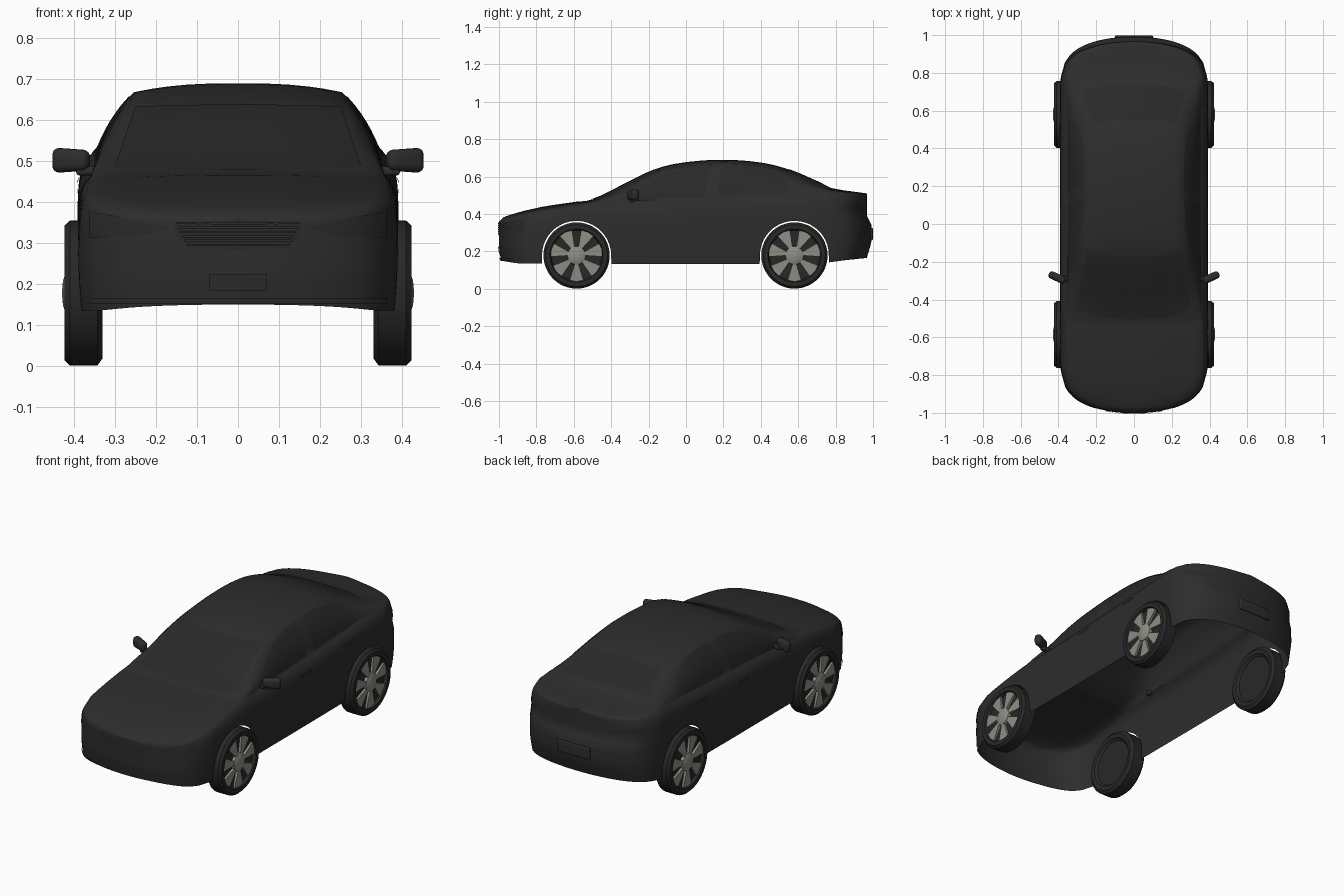
import bpy, bmesh, math
from mathutils import Vector, Matrix
from mathutils.bvhtree import BVHTree

if "Cube" in bpy.data.objects:
    bpy.data.objects.remove(bpy.data.objects["Cube"])


def material(name, r, g, b):
    m = bpy.data.materials.new(name)
    m.diffuse_color = (r, g, b, 1)
    m.use_nodes = True
    m.node_tree.nodes["Principled BSDF"].inputs["Base Color"].default_value = m.diffuse_color
    return m


PAINT = material("black paint", 0.026, 0.026, 0.026)
GLASS = material("dark glass", 0.022, 0.022, 0.023)
RUBBER = material("tyre rubber", 0.021, 0.021, 0.021)
ALLOY = material("grey alloy", 0.27, 0.27, 0.235)


def finish(name, bm, mat, angle=35, recalc=True):
    if recalc:
        bmesh.ops.recalc_face_normals(bm, faces=bm.faces[:])
    me = bpy.data.meshes.new(name)
    bm.to_mesh(me)
    bm.free()
    me.materials.append(mat)
    ob = bpy.data.objects.new(name, me)
    bpy.context.collection.objects.link(ob)
    bpy.ops.object.select_all(action='DESELECT')
    ob.select_set(True)
    bpy.context.view_layer.objects.active = ob
    bpy.ops.object.shade_smooth_by_angle(angle=math.radians(angle))
    return ob


def curve(table, y):
    """Smooth interpolation through (y, value) pairs."""
    if y <= table[0][0]:
        return table[0][1]
    if y >= table[-1][0]:
        return table[-1][1]
    k = max(i for i in range(len(table) - 1) if table[i][0] <= y)

    def slope(i):
        a, b = table[max(i - 1, 0)], table[min(i + 1, len(table) - 1)]
        return (b[1] - a[1]) / (b[0] - a[0])
    (y0, v0), (y1, v1) = table[k], table[k + 1]
    d = y1 - y0
    t = (y - y0) / d
    return ((2*t**3 - 3*t*t + 1) * v0 + (t**3 - 2*t*t + t) * d * slope(k)
            + (3*t*t - 2*t**3) * v1 + (t**3 - t*t) * d * slope(k + 1))


def clamp(v):
    return max(0.0, min(1.0, v))


# ---- body shape curves along the length ----
TOP = [(-1, .36), (-.97, .385), (-.8, .432), (-.6, .464), (-.5, .478), (-.3, .575), (-.15, .645),
       (0, .677), (.2, .69), (.4, .675), (.55, .638), (.7, .575), (.79, .536), (.9, .522), (1, .51)]
BELT = [(-1, .335), (-.9, .38), (-.8, .402), (-.5, .455), (-.3, .47), (.1, .488),
        (.55, .512), (.75, .515), (.9, .505), (1, .492)]
RAIL = [(-.6, .31), (-.45, .305), (-.3, .288), (0, .258), (.4, .255), (.6, .255), (.8, .29), (.9, .3)]
BELT_X = [(-.8, .95), (-.45, .92), (-.25, .895), (.5, .895), (.8, .93)]
BOTTOM = [(-1, .15), (-.88, .135), (.7, .135), (.82, .148), (1, .165)]
WHEELS_Y = (-.585, .58)
ARCH, WHEEL_Z, END = .185, .178, .58


def section(y):
    e = clamp((abs(y) - END) / (1 - END))
    w = .392 * math.sqrt(max(0, 1 - e**5))
    top, belt, low = curve(TOP, y), curve(BELT, y), curve(BOTTOM, y)
    for c in WHEELS_Y:                       # wheel arch raises the lower edge
        if abs(y - c) <= ARCH + 1e-6:
            low = max(low, WHEEL_Z + math.sqrt(max(0, ARCH**2 - (y - c)**2)))
    rail, fx = min(curve(RAIL, y), .76 * w), curve(BELT_X, y)
    rz = top - min(.022, .35 * (top - belt))
    pts = [(rail * t / 6, top - (top - rz) * (t / 6)**2.6) for t in range(6)]
    for i in range(7):                       # bowed window side
        t = i / 7
        bow = 4 * t * (1 - t) * min(.014, .25 * (top - belt))
        pts.append((rail + (fx * w - rail) * t + bow * (w / .392), rz + (belt - rz) * t + bow * .5))
    for i in range(15):                      # lower side
        z = belt - (belt - low) * (i / 14)**1.4
        g = 1 - (1 - fx) * math.exp(-(belt - z) / .03) - .02 * clamp((.25 - z) / .12)**2
        pts.append((w * g, z))
    k = clamp((y - .75) / .25)
    out = []
    for x, z in pts:                         # tuck the tail above and below the bumper
        dy = .025 * clamp((z - .34) / .05) + .03 * clamp((.25 - z) / .1) + .008
        nose = .012 * clamp((.22 - z) / .08) * clamp((-y - .8) / .2)
        out.append(Vector((x, y - k * dy + nose, z)))
    return out


stations = {round(-.98 + .04 * i, 4) for i in range(50) if abs(-.98 + .04 * i) < .8}
for i in range(15):
    y = END + (1 - END) * (1 - (i / 15)**2)**.2
    stations |= {round(y, 5), round(-y, 5)}
for c in WHEELS_Y:
    stations |= {round(c + ARCH * math.cos(math.pi * i / 20), 5) for i in range(21)}
    stations |= {c - ARCH - .001, c + ARCH + .001}

bm = bmesh.new()
rows = []
for y in sorted(stations):
    half = section(y)
    full = [Vector((-p.x, p.y, p.z)) for p in reversed(half[1:])] + half
    rows.append([bm.verts.new(p) for p in full])
for a, b in zip(rows, rows[1:]):
    for j in range(len(a) - 1):
        bm.faces.new((a[j], a[j + 1], b[j + 1], b[j]))
bmesh.ops.remove_doubles(bm, verts=bm.verts[:], dist=.0002)
bm.normal_update()
bvh = BVHTree.FromBMesh(bm)
finish("car_body", bm, PAINT, 40, recalc=False)


# ---- plates projected on the body ----
def along(line, t):
    f = t * (len(line) - 1)
    i = min(int(f), len(line) - 2)
    return Vector(line[i]).lerp(Vector(line[i + 1]), f - i)


def patch(name, lower, upper, axis, sign, mat, off=.002, nu=24, nv=8):
    """Grid between two outlines, given as (y, z) for axis x or (x, z) for axis y."""
    bm = bmesh.new()
    d = Vector((-sign, 0, 0)) if axis == 'x' else Vector((0, -sign, 0))
    grid = []
    for i in range(nu + 1):
        col = []
        for j in range(nv + 1):
            a, z = along(lower, i / nu).lerp(along(upper, i / nu), j / nv)
            o = Vector((0, a, z)) if axis == 'x' else Vector((a, 0, z))
            hit, n, _, _ = bvh.ray_cast(o - 2 * d, d)
            if hit:
                n = -n if n.dot(d) > 0 else n
                col.append(bm.verts.new(hit + n * off))
            else:
                col.append(None)
        grid.append(col)
    for a, b in zip(grid, grid[1:]):
        for j in range(nv):
            q = (a[j], b[j], b[j + 1], a[j + 1])
            if all(q):
                bm.faces.new(q)
    finish(name, bm, mat)


def flip(line):
    return [(-a, z) for a, z in line]


for s, side in ((1, "right"), (-1, "left")):
    patch("front_window_" + side, [(-.32, .477), (-.1, .482), (.1, .49)],
          [(-.32, .485), (-.22, .56), (-.1, .615), (.02, .645), (.13, .655)], 'x', s, GLASS)
    patch("rear_window_" + side, [(.17, .493), (.36, .503), (.56, .515)],
          [(.19, .658), (.32, .655), (.44, .632), (.52, .59), (.56, .54)], 'x', s, GLASS)
    for y, z in ((.0, .418), (.37, .443)):
        patch("door_handle_" + side, [(y, z), (y + .09, z + .003)],
              [(y, z + .012), (y + .09, z + .015)], 'x', s, PAINT, .006, 6, 2)
    lamp = [(.17, .333), (.25, .315), (.36, .312)], [(.18, .34), (.27, .36), (.36, .376)]
    tail = [(.2, .425), (.28, .42), (.365, .425)], [(.2, .435), (.28, .452), (.365, .462)]
    for name, (lo, up), d in (("headlight_", lamp, -1), ("tail_light_", tail, 1)):
        if s < 0:
            lo, up = flip(lo), flip(up)
        patch(name + side, lo, up, 'y', d, GLASS, .003, 12, 5)

patch("windscreen", [(-.30, .487), (-.15, .478), (0, .476), (.15, .478), (.30, .487)],
      [(-.25, .632), (0, .638), (.25, .632)], 'y', -1, GLASS)
patch("rear_screen", [(-.27, .555), (0, .56), (.27, .555)], [(-.22, .63), (0, .64), (.22, .63)], 'y', 1, GLASS)
patch("grille", [(-.155, .32), (-.12, .288), (0, .283), (.12, .288), (.155, .32)],
      [(-.155, .345), (-.12, .352), (0, .355), (.12, .352), (.155, .345)], 'y', -1, GLASS)
for i in range(6):
    z, w = .293 + .0105 * i, .125 + .005 * i
    patch("grille_bar", [(-w, z), (w, z)], [(-w, z + .005), (w, z + .005)], 'y', -1, PAINT, .006, 16, 1)
patch("front_plate", [(-.07, .185), (.07, .185)], [(-.07, .225), (.07, .225)], 'y', -1, PAINT, .004)
patch("front_lip", [(-.36, .152), (.36, .152)], [(-.36, .165), (.36, .165)], 'y', -1, PAINT, .005, 40, 1)


def box(name, size, loc, rot, mat, bevel, tip=1):
    bm = bmesh.new()
    bmesh.ops.create_cube(bm, size=1)
    for v in bm.verts:
        if v.co.x * loc[0] < 0:
            v.co.z *= tip                    # narrower toward the body
    bmesh.ops.scale(bm, vec=size, verts=bm.verts[:])
    bmesh.ops.bevel(bm, geom=bm.edges[:], offset=bevel, segments=4, profile=.5, affect='EDGES')
    bm.transform(Matrix.Translation(loc) @ Matrix.Rotation(rot, 4, 'Z'))
    finish(name, bm, mat)


box("rear_plate_panel", (.2, .03, .065), (0, .984, .293), 0, PAINT, .005)

# ---- mirrors ----
for s in (1, -1):
    box("door_mirror", (.095, .04, .062), (s * .407, -.283, .502), s * .42, PAINT, .017, .8)
    box("mirror_stalk", (.06, .03, .022), (s * .365, -.29, .476), 0, PAINT, .008)


# ---- wheels ----
TYRE = [(.347, 0), (.347, .125), (.334, .138), (.331, .16), (.343, .177), (.41, .177),
        (.423, .165), (.423, .142), (.405, .134), (.403, 0)]
HUB = [(.403, .05), (.42, .048), (.427, .032), (.43, 0)]


def lathe(name, profile, s, y, mat):
    bm = bmesh.new()
    vs = [bm.verts.new((s * x, y, WHEEL_Z + r)) for x, r in profile]
    es = [bm.edges.new(p) for p in zip(vs, vs[1:])]
    bmesh.ops.spin(bm, geom=vs + es, cent=(0, y, WHEEL_Z), axis=(1, 0, 0),
                   angle=math.tau, steps=48, use_duplicate=False)
    bmesh.ops.remove_doubles(bm, verts=bm.verts[:], dist=.0003)
    finish(name, bm, mat)


for y in WHEELS_Y:
    for s in (1, -1):
        lathe("tyre", TYRE, s, y, RUBBER)
        lathe("wheel_hub", HUB, s, y, ALLOY)
        bm = bmesh.new()
        for i in range(7):                   # flared flat spokes
            mid = -math.pi / 2 + math.tau * i / 7
            loop = [(.042, -.22), (.137, -.27), (.139, 0), (.137, .27), (.042, .22)]
            f = bm.faces.new([bm.verts.new((s * (.419 if r < .1 else .415), y + r * math.cos(mid + a),
                                            WHEEL_Z + r * math.sin(mid + a))) for r, a in loop])
            ext = bmesh.ops.extrude_face_region(bm, geom=[f])['geom']
            for v in ext:
                if isinstance(v, bmesh.types.BMVert):
                    v.co.x -= s * .014
        finish("wheel_spokes", bm, ALLOY)
